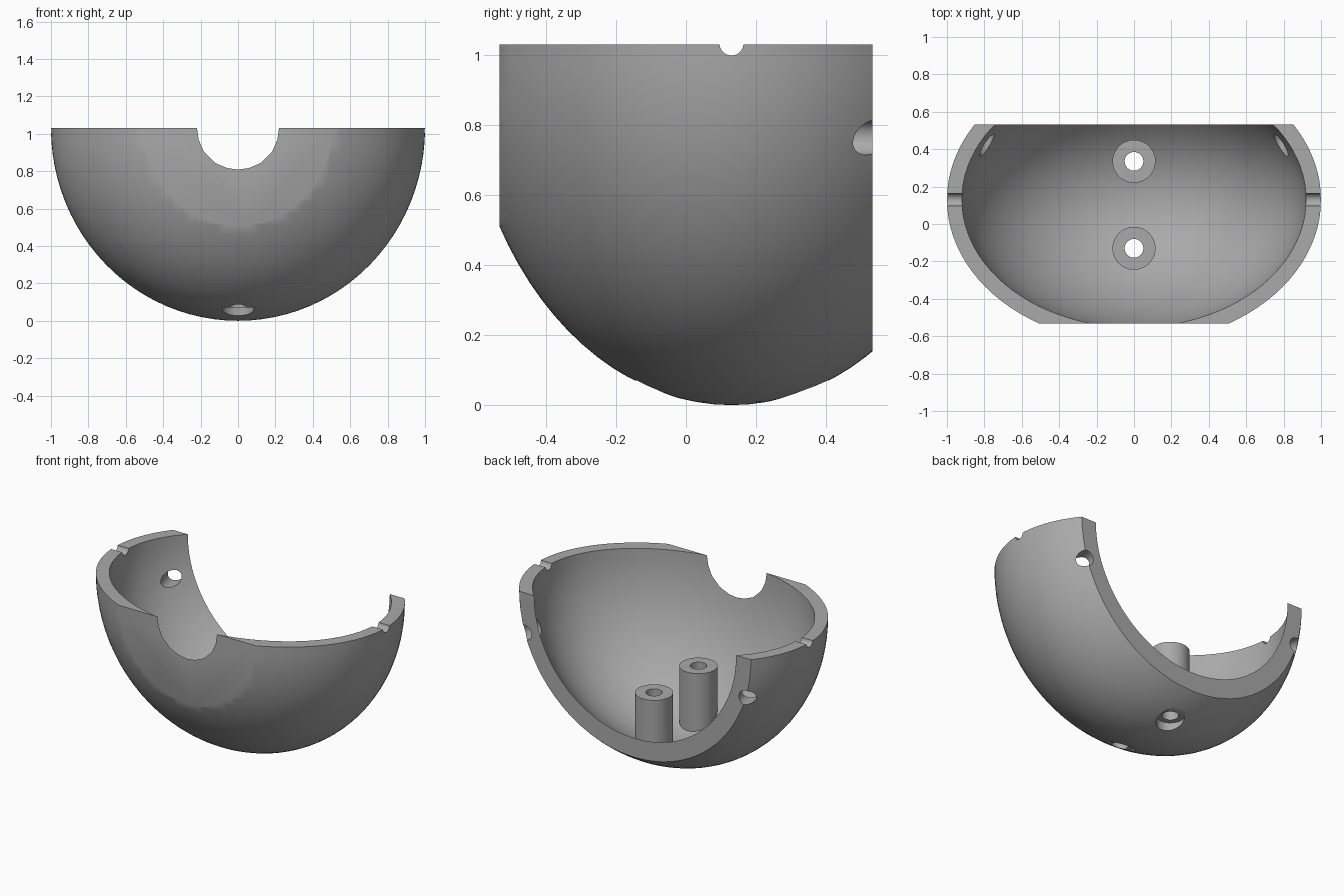
import bpy, math
from mathutils import Vector

cube = bpy.data.objects.get("Cube")
if cube:
    bpy.data.objects.remove(cube, do_unlink=True)

RIM = 1.03          # height of the open rim
MID_Y = 0.13        # centre line of the bowl
DEPTH = 0.533       # half depth between the two flat cuts
POST_Y = (-0.13, 0.335)

gray = bpy.data.materials.new("plain_gray")
gray.use_nodes = True
gray.diffuse_color = (0.4, 0.4, 0.4, 1)
gray.node_tree.nodes["Principled BSDF"].inputs["Base Color"].default_value = (0.4, 0.4, 0.4, 1)


def ellipsoid(name, radii):
    bpy.ops.mesh.primitive_uv_sphere_add(segments=96, ring_count=48, radius=1,
                                         location=(0, MID_Y, RIM))
    ob = bpy.context.object
    ob.name = name
    ob.scale = radii
    bpy.ops.object.transform_apply(location=True, rotation=True, scale=True)
    return ob


def rod(start, end, radius):
    start, end = Vector(start), Vector(end)
    axis = end - start
    bpy.ops.mesh.primitive_cylinder_add(vertices=48, radius=radius, depth=axis.length,
                                        location=(start + end) / 2,
                                        rotation=axis.to_track_quat('Z', 'Y').to_euler())
    return bpy.context.object


def block(center, size):
    bpy.ops.mesh.primitive_cube_add(size=1, location=center)
    bpy.context.object.scale = size
    return bpy.context.object


def subtract(target, cutter):
    mod = target.modifiers.new("cut", 'BOOLEAN')
    mod.operation = 'DIFFERENCE'
    mod.solver = 'EXACT'
    mod.object = cutter
    bpy.context.view_layer.objects.active = target
    bpy.ops.object.modifier_apply(modifier=mod.name)
    bpy.data.objects.remove(cutter, do_unlink=True)


# Bowl: the cavity leaves two screw posts standing on the floor
shell = ellipsoid("bowl_shell", (1, 0.768, RIM))
cavity = ellipsoid("cavity", (0.92, 0.683, 0.93))
for y in POST_Y:
    subtract(cavity, rod((0, y, -0.1), (0, y, 0.51), 0.115))
subtract(shell, cavity)

# Open top and flat front and back
subtract(shell, block((0, 0, RIM + 1), (4, 4, 2)))
for side in (-1, 1):
    subtract(shell, block((0, side * (DEPTH + 1), 1), (4, 2, 4)))

# Bores through the posts, with countersunk pockets underneath
for y in POST_Y:
    subtract(shell, rod((0, y, -0.2), (0, y, 0.8), 0.05))
    subtract(shell, rod((0, y, -0.2), (0, y, 0.07), 0.085))

# Rim grooves and slanted holes by the back edge
for side in (-1, 1):
    subtract(shell, rod((side * 0.7, MID_Y, RIM + 0.003), (side * 1.2, MID_Y, RIM + 0.003), 0.034))
    subtract(shell, rod((side * 0.85, 0.68, 0.765), (side * 0.76, 0.32, 0.765), 0.05))

# Finish
shell.data.materials.clear()
shell.data.materials.append(gray)
bpy.ops.object.select_all(action='DESELECT')
shell.select_set(True)
bpy.context.view_layer.objects.active = shell
bpy.ops.object.shade_smooth_by_angle(angle=math.radians(30))
